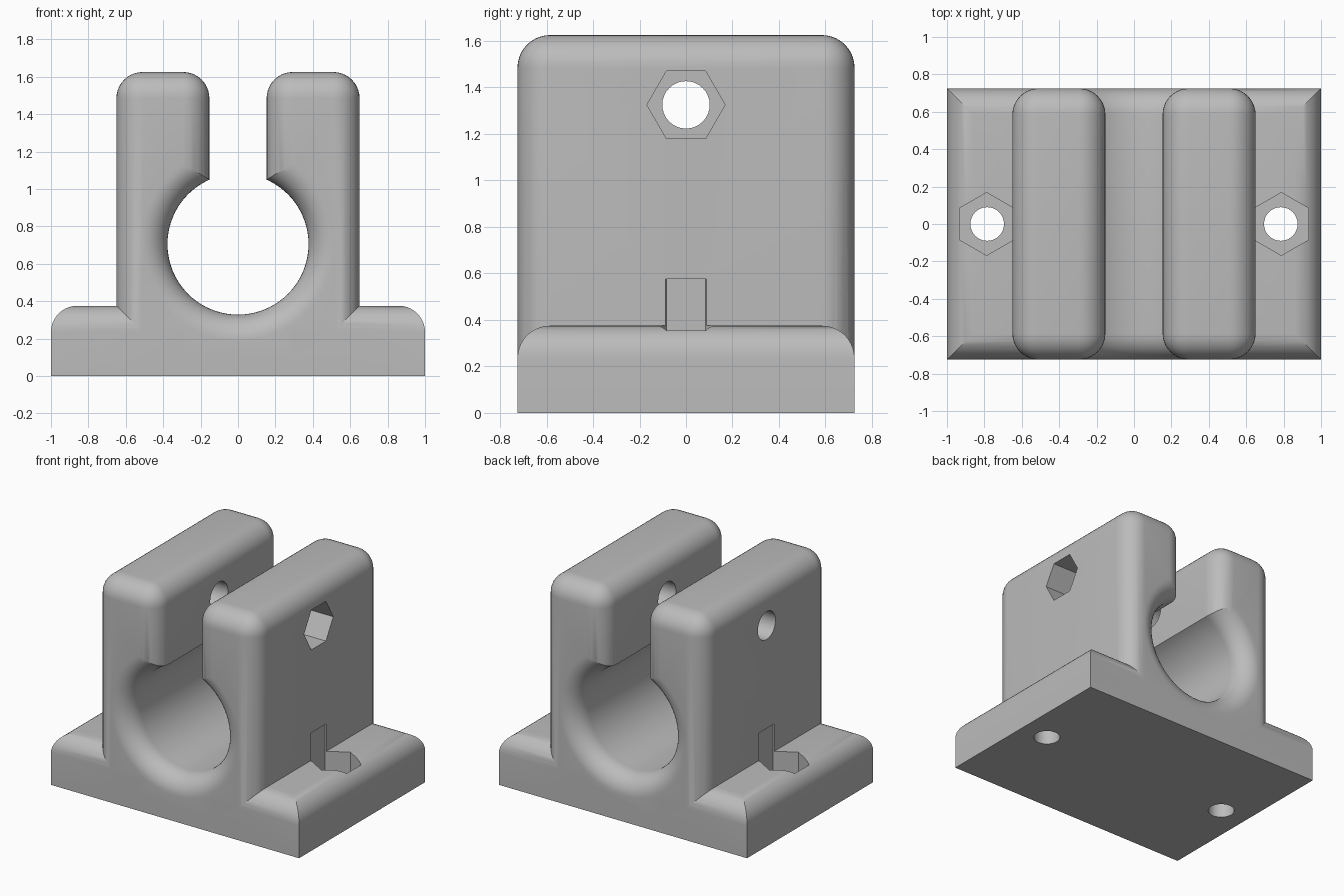
import bpy, bmesh, math
from mathutils import Matrix, Vector

cube = bpy.data.objects.get("Cube")
if cube:
    bpy.data.objects.remove(cube)

grey = bpy.data.materials.new("plain grey")
grey.use_nodes = True
grey.diffuse_color = (0.5, 0.5, 0.5, 1)
grey.node_tree.nodes["Principled BSDF"].inputs["Base Color"].default_value = (0.5, 0.5, 0.5, 1)

DEPTH = 0.725      # half length along y
FILLET = 0.14
BORE_R, BORE_Z = 0.377, 0.705


def finish(bm, name):
    bmesh.ops.recalc_face_normals(bm, faces=bm.faces)
    mesh = bpy.data.meshes.new(name)
    bm.to_mesh(mesh)
    bm.free()
    obj = bpy.data.objects.new(name, mesh)
    mesh.materials.append(grey)
    bpy.context.collection.objects.link(obj)
    return obj


def box(name, x0, x1, z0, z1, rounded=None):
    """Full-length block; rounded(edge) picks the filleted edges."""
    bm = bmesh.new()
    bmesh.ops.create_cube(bm, size=1)
    for v in bm.verts:
        v.co = Vector(((x0 + x1) / 2 + v.co.x * (x1 - x0), v.co.y * 2 * DEPTH,
                       (z0 + z1) / 2 + v.co.z * (z1 - z0)))
    if rounded:
        picked = [e for e in bm.edges if rounded(e, z0, z1)]
        bmesh.ops.bevel(bm, geom=picked, offset=FILLET, segments=10,
                        profile=0.5, affect='EDGES', clamp_overlap=True)
    return finish(bm, name)


def top_only(e, z0, z1):
    return all(v.co.z > z1 - 0.001 for v in e.verts)


def all_but_bottom(e, z0, z1):
    return any(v.co.z > z1 - 0.001 for v in e.verts)


def prism(name, sides, radius, length, centre, axis, turn=0.0):
    bm = bmesh.new()
    bmesh.ops.create_cone(bm, cap_ends=True, segments=sides, radius1=radius,
                          radius2=radius, depth=length)
    rot = Matrix.Rotation(math.pi / 2, 4, 'Y') if axis == 'X' else Matrix()
    spin = Matrix.Rotation(turn, 4, 'Z')
    bmesh.ops.transform(bm, matrix=Matrix.Translation(centre) @ rot @ spin, verts=bm.verts)
    return finish(bm, name)


def flared_bore(name, sides=80, steps=10):
    """Cylinder along y whose two mouths open out with a round fillet."""
    half = [(DEPTH + 0.1, BORE_R + FILLET)]
    for i in range(steps, -1, -1):
        t = math.pi / 2 * i / steps
        half.append((DEPTH - FILLET + FILLET * math.sin(t),
                     BORE_R + FILLET - FILLET * math.cos(t)))
    profile = half + [(-y, r) for y, r in reversed(half)]
    bm = bmesh.new()
    rings = []
    for y, r in profile:
        angles = [2 * math.pi * k / sides for k in range(sides)]
        rings.append([bm.verts.new((r * math.cos(a), y, BORE_Z + r * math.sin(a)))
                      for a in angles])
    for a, b in zip(rings, rings[1:]):
        for k in range(sides):
            n = (k + 1) % sides
            bm.faces.new((a[k], a[n], b[n], b[k]))
    bm.faces.new(rings[0])
    bm.faces.new(rings[-1])
    return finish(bm, name)


def combine(target, tool, operation):
    mod = target.modifiers.new(tool.name, 'BOOLEAN')
    mod.operation, mod.solver, mod.object = operation, 'EXACT', tool
    bpy.context.view_layer.objects.active = target
    bpy.ops.object.modifier_apply(modifier=mod.name)
    bpy.data.objects.remove(tool)


# Base plate, with the cradle and two clamp posts joined on
clamp = box("shaft_clamp", -1, 1, 0, 0.375, top_only)
combine(clamp, box("cradle", -0.51, 0.51, 0.1, BORE_Z), 'UNION')
for side, x0 in (("left", 0.153), ("right", -0.65)):
    post = box(side + "_post", x0, x0 + 0.497, 0.1, 1.625, all_but_bottom)
    combine(clamp, post, 'UNION')

# Shaft bore
combine(clamp, flared_bore("bore_cutter"), 'DIFFERENCE')

# Clamp bolt hole, with a nut pocket on the left side
combine(clamp, prism("bolt_hole", 32, 0.102, 3, (0, 0, 1.325), 'X'), 'DIFFERENCE')
combine(clamp, prism("bolt_nut_pocket", 6, 0.168, 0.4, (0.65, 0, 1.325), 'X'),
        'DIFFERENCE')

# Mounting holes with nut pockets in the base flanges
for s in (-1, 1):
    combine(clamp, prism("mount_hole", 32, 0.09, 1, (s * 0.785, 0, 0.2), 'Z'), 'DIFFERENCE')
    combine(clamp, prism("mount_nut_pocket", 6, 0.168, 0.4, (s * 0.788, 0, 0.375), 'Z'),
            'DIFFERENCE')

# Smooth fillets, sharp edges kept
bpy.ops.object.select_all(action='DESELECT')
clamp.select_set(True)
bpy.context.view_layer.objects.active = clamp
bpy.ops.object.shade_smooth_by_angle(angle=math.radians(30))
